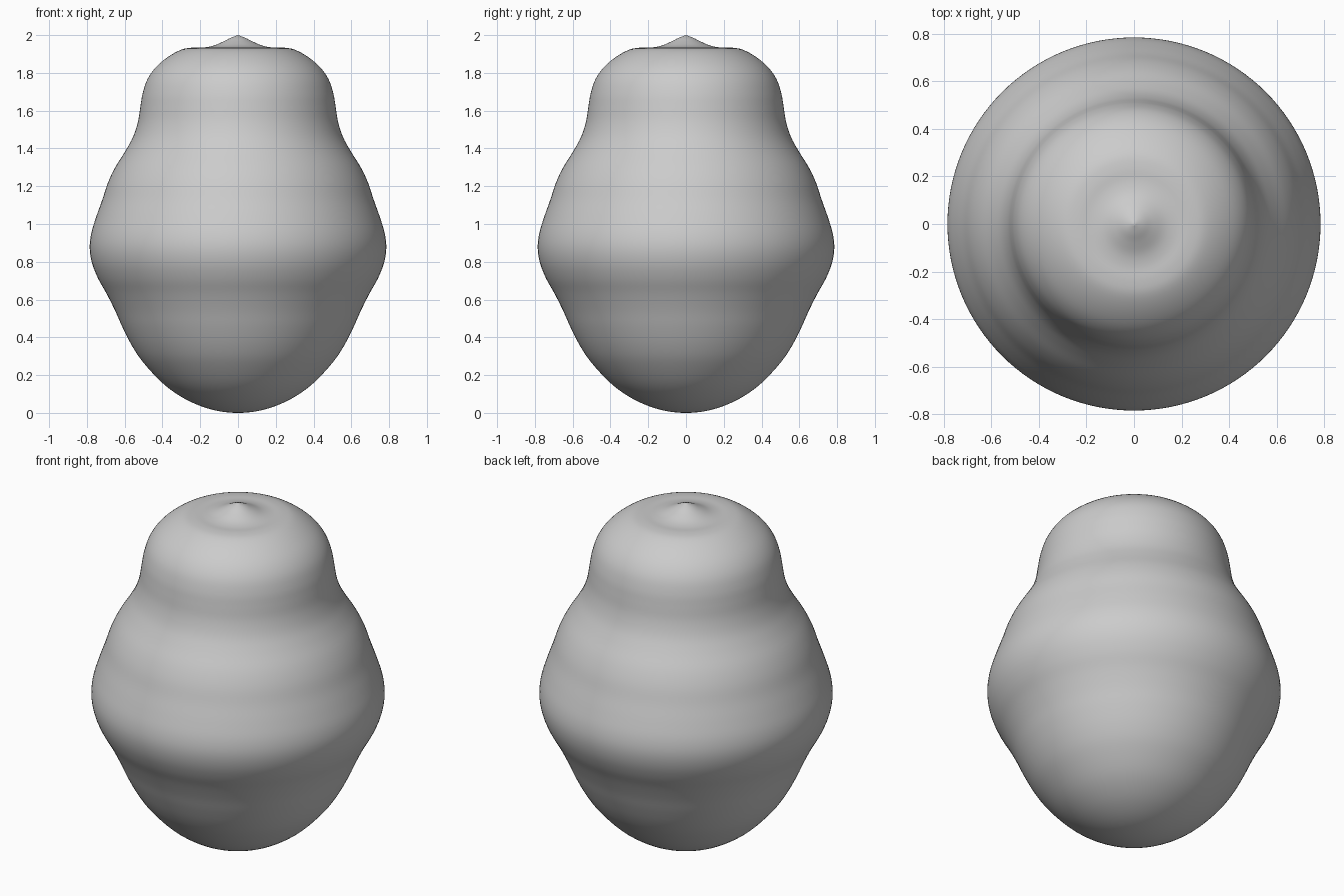
import bpy, math
from mathutils import Vector

if "Cube" in bpy.data.objects:
    bpy.data.objects.remove(bpy.data.objects["Cube"])

# Profile (radius, height) from the bottom pole to the top tip
PROFILE = [(0, 0), (0.1, 0.009), (0.2, 0.037), (0.3, 0.085), (0.4, 0.158),
           (0.5, 0.265), (0.56, 0.353), (0.61, 0.45), (0.65, 0.54),
           (0.695, 0.63), (0.74, 0.71), (0.772, 0.79), (0.785, 0.87),
           (0.777, 0.95), (0.75, 1.04), (0.718, 1.13), (0.688, 1.22),
           (0.65, 1.30), (0.597, 1.385), (0.556, 1.46), (0.53, 1.54),
           (0.517, 1.62), (0.505, 1.69), (0.48, 1.765), (0.435, 1.83),
           (0.37, 1.885), (0.30, 1.923), (0.24, 1.934), (0.18, 1.935),
           (0.13, 1.944), (0.08, 1.965), (0.04, 1.985), (0, 2.0)]
STEPS, SEGMENTS = 4, 128


def smooth_profile(points):
    """Catmull-Rom curve through the profile points."""
    p = [Vector(q) for q in points]
    p = [Vector((-p[1].x, p[1].y))] + p + [2 * p[-1] - p[-2]]
    out = []
    for a, b, c, d in zip(p, p[1:], p[2:], p[3:]):
        for i in range(STEPS):
            t = i / STEPS
            out.append(0.5 * (2 * b + (c - a) * t + (2 * a - 5 * b + 4 * c - d) * t**2
                              + (3 * b - a - 3 * c + d) * t**3))
    return out[1:]  # the poles are added separately


# Lathed body
rings = smooth_profile(PROFILE)
verts, faces = [], []
for r in rings:
    for s in range(SEGMENTS):
        a = math.tau * s / SEGMENTS
        verts.append((r.x * math.cos(a), r.x * math.sin(a), r.y))
bottom, top = len(verts), len(verts) + 1
verts += [(0, 0, 0), (0, 0, 2)]
last = (len(rings) - 1) * SEGMENTS
for s in range(SEGMENTS):
    n = (s + 1) % SEGMENTS
    for k in range(0, last, SEGMENTS):
        faces.append((k + s, k + n, k + SEGMENTS + n, k + SEGMENTS + s))
    faces.append((bottom, n, s))
    faces.append((top, last + s, last + n))

mesh = bpy.data.meshes.new("rounded_body")
mesh.from_pydata(verts, [], faces)
mesh.shade_smooth()
body = bpy.data.objects.new("rounded_body", mesh)
bpy.context.collection.objects.link(body)
